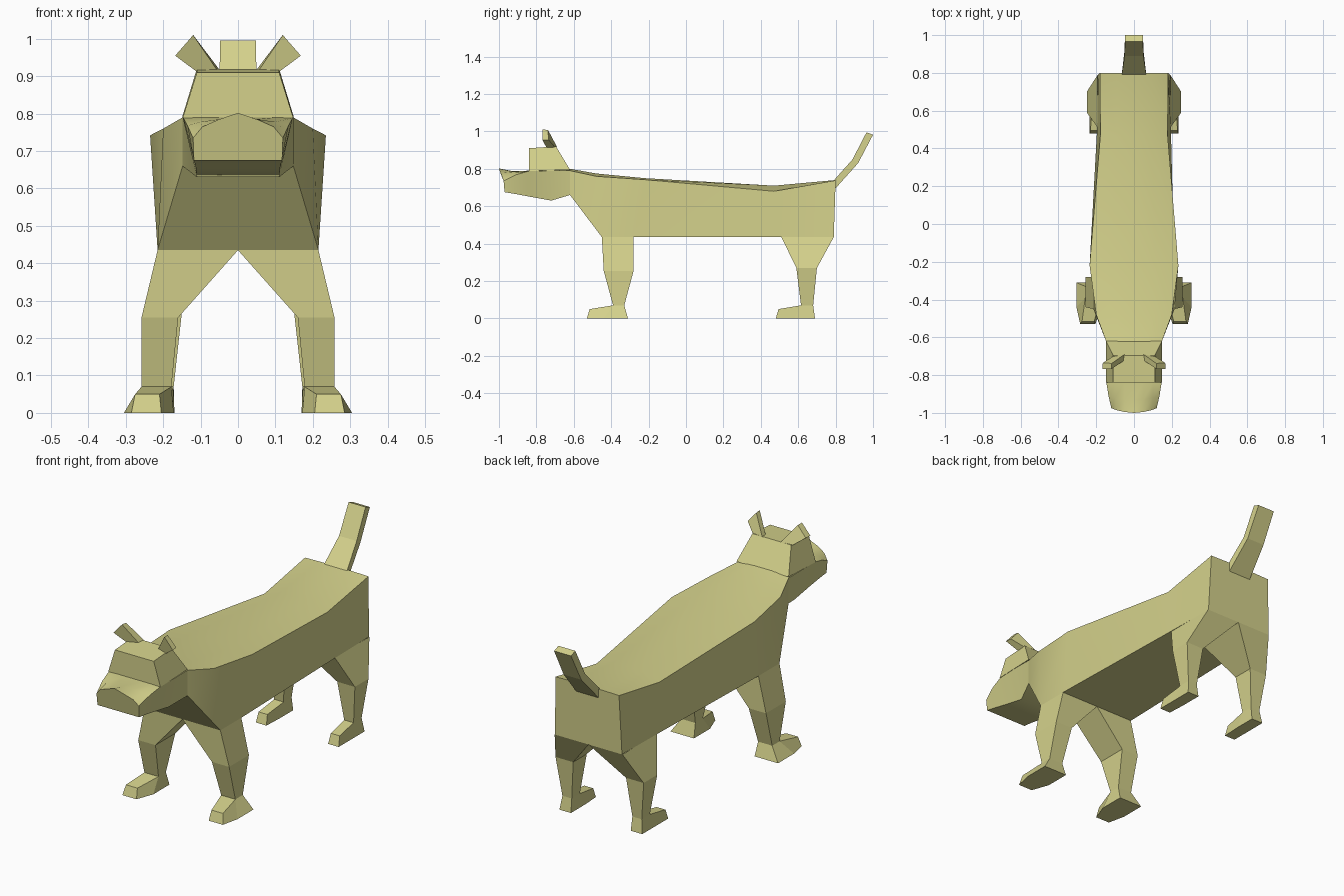
import bpy, bmesh, math

fur = bpy.data.materials.new("pale_khaki_fur")
fur.diffuse_color = (0.66, 0.64, 0.26, 1)


def make(name, rings, cap_start=True, cap_end=True, smooth=None):
    """Skin a row of closed rings and fill the ends."""
    bm = bmesh.new()
    vs = [[bm.verts.new(p) for p in ring] for ring in rings]
    n = len(rings[0])
    for a, b in zip(vs, vs[1:]):
        for i in range(n):
            j = (i + 1) % n
            bm.faces.new((a[i], a[j], b[j], b[i]))
    if cap_start:
        bm.faces.new(vs[0])
    if cap_end:
        bm.faces.new(vs[-1])
    bmesh.ops.recalc_face_normals(bm, faces=bm.faces)
    me = bpy.data.meshes.new(name)
    bm.to_mesh(me)
    bm.free()
    me.materials.append(fur)
    ob = bpy.data.objects.new(name, me)
    bpy.context.collection.objects.link(ob)
    if smooth:
        bpy.ops.object.select_all(action='DESELECT')
        ob.select_set(True)
        bpy.context.view_layer.objects.active = ob
        bpy.ops.object.shade_smooth_by_angle(angle=math.radians(smooth))
    return ob


def mirror_ring(half):
    """Complete a right-hand half section with its left-hand reflection."""
    return half + [(-x, y, z) for x, y, z in reversed(half) if x > 0]


def pair(name, rings, **kw):
    """Make a part on the right and its reflection on the left."""
    make("right_" + name, rings, **kw)
    make("left_" + name, [[(-x, y, z) for x, y, z in r] for r in rings], **kw)


def slab(x0, x1, y0, y1, z):
    return [(x0, y0, z), (x1, y0, z), (x1, y1, z), (x0, y1, z)]


# Torso: belly half-width, y, z | back edge half-width, y, z | ridge z
torso = [
    (0.148, -0.62, 0.66, 0.148, -0.62, 0.79, 0.80),
    (0.215, -0.45, 0.435, 0.20, -0.48, 0.76, 0.775),
    (0.215, -0.28, 0.435, 0.235, -0.22, 0.742, 0.75),
    (0.195, 0.51, 0.435, 0.178, 0.47, 0.68, 0.71),
    (0.19, 0.79, 0.435, 0.18, 0.80, 0.738, 0.74),
]
make("torso", [mirror_ring([(bw, by, bz), (tw, ty, tz), (tw * 0.5, ty, rz)])
               for bw, by, bz, tw, ty, tz, rz in torso], smooth=18)

# Legs, running from the belly down to the ankles
pair("front_leg", [slab(0.0, 0.215, -0.45, -0.28, 0.435),
                   slab(0.16, 0.258, -0.44, -0.28, 0.255),
                   slab(0.178, 0.258, -0.39, -0.33, 0.07)],
     cap_start=False, cap_end=False)
pair("hind_leg", [slab(0.0, 0.192, 0.51, 0.79, 0.435),
                  slab(0.15, 0.25, 0.59, 0.70, 0.27),
                  slab(0.172, 0.225, 0.615, 0.68, 0.07)],
     cap_start=False, cap_end=False)


# Feet: each section gives sole x range and y, then upper x range, y and z
def foot(name, sections):
    pair(name, [[(a, y, 0), (b, y, 0), (d, v, z), (c, v, z)]
                for a, b, y, c, d, v, z in sections])


foot("front_foot", [(0.172, 0.305, -0.31, 0.178, 0.258, -0.33, 0.07),
                    (0.172, 0.305, -0.44, 0.178, 0.258, -0.39, 0.07),
                    (0.205, 0.285, -0.53, 0.21, 0.275, -0.515, 0.05)])
foot("hind_foot", [(0.17, 0.235, 0.69, 0.172, 0.225, 0.68, 0.07),
                   (0.17, 0.235, 0.58, 0.172, 0.225, 0.615, 0.07),
                   (0.175, 0.235, 0.48, 0.18, 0.23, 0.495, 0.05)])

# Muzzle and jaw: arched on top toward the nose
muzzle = [
    [(0.148, -0.62, 0.66), (0.148, -0.62, 0.79), (0.10, -0.62, 0.795),
     (0.05, -0.62, 0.80), (0, -0.62, 0.80)],
    [(0.11, -0.72, 0.63), (0.148, -0.73, 0.79), (0.10, -0.73, 0.79),
     (0.05, -0.73, 0.79), (0, -0.73, 0.79)],
    [(0.112, -0.84, 0.652), (0.146, -0.84, 0.788), (0.10, -0.84, 0.79),
     (0.05, -0.84, 0.79), (0, -0.84, 0.79)],
    [(0.115, -0.92, 0.667), (0.135, -0.91, 0.768), (0.10, -0.92, 0.778),
     (0.05, -0.93, 0.785), (0, -0.93, 0.788)],
    [(0.118, -0.97, 0.675), (0.12, -0.975, 0.735), (0.095, -0.985, 0.765),
     (0.05, -0.995, 0.785), (0, -1.0, 0.802)],
]
make("muzzle", [mirror_ring(r) for r in muzzle], smooth=30)

# Skull with an upright forehead
make("skull", [
    [(-0.148, -0.84, 0.788), (0.148, -0.84, 0.788),
     (0.148, -0.62, 0.795), (-0.148, -0.62, 0.795)],
    [(-0.11, -0.84, 0.91), (0.11, -0.84, 0.91),
     (0.11, -0.695, 0.92), (-0.11, -0.695, 0.92)]])

# Ears, leaning outward and forward
pair("ear", [
    [(0.055, -0.725, 0.915), (0.11, -0.745, 0.912),
     (0.11, -0.70, 0.915), (0.05, -0.69, 0.918)],
    [(0.12, -0.768, 1.01), (0.168, -0.768, 0.955),
     (0.165, -0.735, 0.955), (0.118, -0.738, 1.008)]])

# Tail: half-width, then upper and lower edge y, z
tail = [(0.065, 0.79, 0.738, 0.79, 0.685),
        (0.05, 0.89, 0.85, 0.92, 0.83),
        (0.048, 0.965, 0.995, 1.0, 0.982)]
make("tail", [[(-w, a, b), (w, a, b), (w, c, d), (-w, c, d)]
              for w, a, b, c, d in tail])
